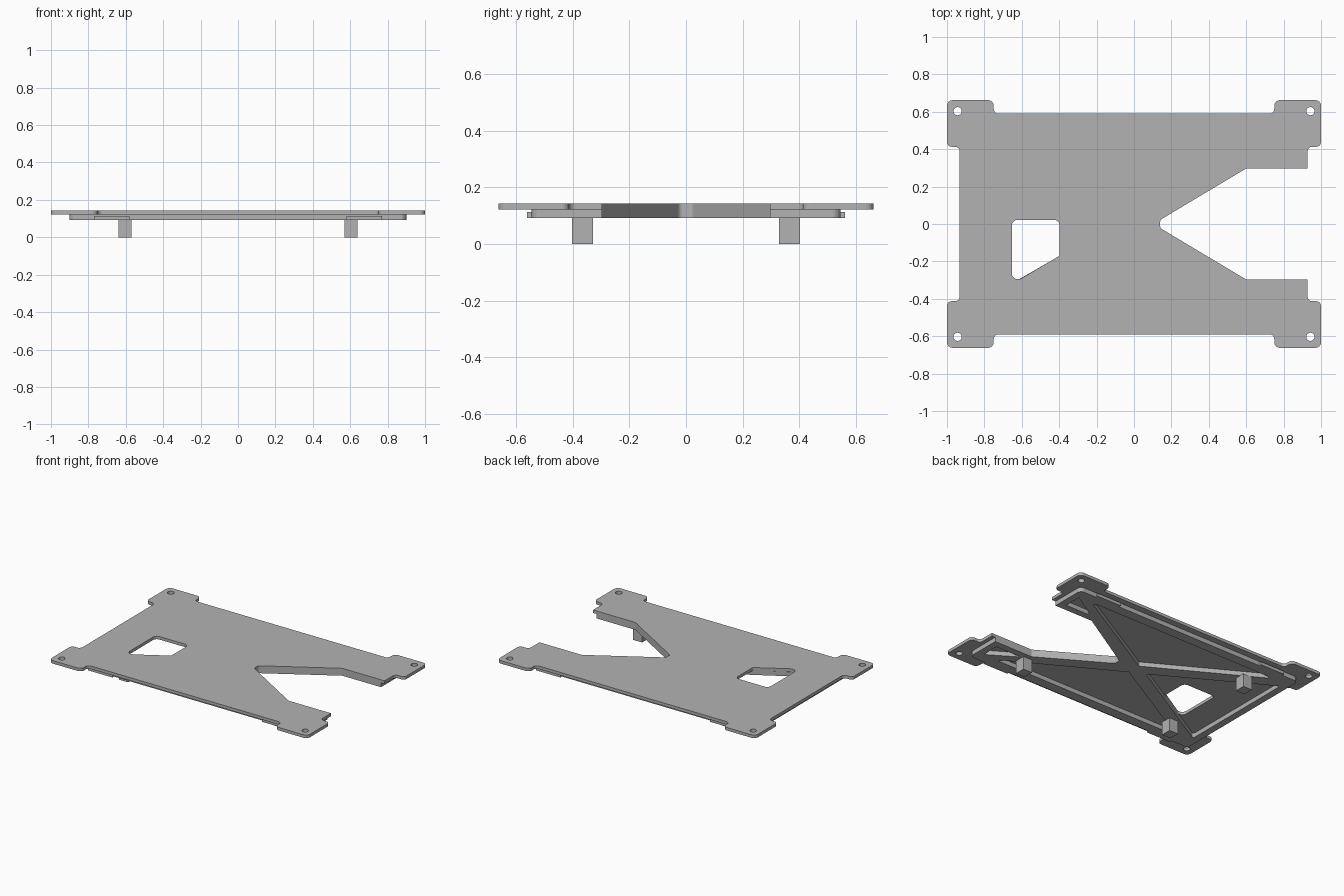
import bpy, bmesh
from math import cos, sin, pi
from mathutils import Vector

cube = bpy.data.objects.get("Cube")
if cube:
    bpy.data.objects.remove(cube, do_unlink=True)

grey = bpy.data.materials.new("plain_grey")
grey.use_nodes = True
COLOUR = (0.45, 0.45, 0.45, 1)
grey.diffuse_color = COLOUR
grey.node_tree.nodes["Principled BSDF"].inputs["Base Color"].default_value = COLOUR


def rounded(corners, steps=6):
    """Round each (x, y, radius) corner of a closed outline."""
    out = []
    for i, (x, y, r) in enumerate(corners):
        p = Vector((x, y))
        if r == 0:
            out.append(p)
            continue
        u = (Vector(corners[i - 1][:2]) - p).normalized()
        v = (Vector(corners[(i + 1) % len(corners)][:2]) - p).normalized()
        half = u.angle(v) / 2
        t = r * cos(half) / sin(half)
        centre = p + (u + v).normalized() * r / sin(half)
        a, b = p + u * t - centre, p + v * t - centre
        for k in range(steps + 1):
            out.append(centre + a.lerp(b, k / steps).normalized() * r)
    return out


def circle(x, y, r, n=20):
    return [Vector((x + r * cos(2 * pi * k / n), y + r * sin(2 * pi * k / n))) for k in range(n)]


def slab(name, loops, z0, z1):
    """Extrude an outline with holes between two heights."""
    cu = bpy.data.curves.new(name, "CURVE")
    cu.dimensions, cu.fill_mode, cu.extrude = "2D", "BOTH", (z1 - z0) / 2
    for loop in loops:
        sp = cu.splines.new("POLY")
        sp.points.add(len(loop) - 1)
        for pt, co in zip(sp.points, loop):
            pt.co = (co.x, co.y, 0, 1)
        sp.use_cyclic_u = True
    tmp = bpy.data.objects.new(name + "_curve", cu)
    bpy.context.collection.objects.link(tmp)
    bpy.context.view_layer.update()
    me = bpy.data.meshes.new_from_object(tmp.evaluated_get(bpy.context.evaluated_depsgraph_get()))
    bpy.data.objects.remove(tmp, do_unlink=True)
    bm = bmesh.new()
    bm.from_mesh(me)
    bmesh.ops.translate(bm, verts=bm.verts, vec=(0, 0, (z0 + z1) / 2))
    bmesh.ops.remove_doubles(bm, verts=bm.verts, dist=0.0002)
    bmesh.ops.recalc_face_normals(bm, faces=bm.faces)
    bm.to_mesh(me)
    bm.free()
    me.name = name
    me.materials.clear()
    me.materials.append(grey)
    for f in me.polygons:
        f.material_index = 0
        f.use_smooth = False
    ob = bpy.data.objects.new(name, me)
    bpy.context.collection.objects.link(ob)
    return ob


def box(name, x, y, w, d, z0, z1):
    return slab(name, [[Vector((x + sx * w / 2, y + sy * d / 2))
                        for sx, sy in ((-1, -1), (1, -1), (1, 1), (-1, 1))]], z0, z1)


def mirror_y(half):
    """Close a half outline by reflecting it across the x axis."""
    return half + [(x, -y, r) for x, y, r in reversed(half)]


BOTTOM, SHELF, TOP = 0.092, 0.123, 0.144

# Top plate: body with four corner tabs and a vee notch
notch = [(0.6, 0.297, 0), (0.14, 0.022, 0.02)]
tab_right = [(0.75, 0.59, 0.025), (0.75, 0.662, 0.03), (1, 0.662, 0.03),
             (1, 0.413, 0.025), (0.928, 0.413, 0.025), (0.928, 0.297, 0)]
tab_left = [(-0.932, 0.413, 0.025), (-1, 0.413, 0.025), (-1, 0.662, 0.03),
            (-0.75, 0.662, 0.03), (-0.75, 0.59, 0.025)]
window = rounded([(-0.653, 0.022, 0.03), (-0.398, 0.022, 0.03), (-0.398, -0.17, 0.015),
                  (-0.61, -0.295, 0.02), (-0.653, -0.295, 0.03)])
holes = [circle(sx * 0.943, sy * 0.603, 0.022) for sx in (-1, 1) for sy in (-1, 1)]
plate = rounded(mirror_y(tab_left + tab_right + notch))
slab("top_plate", [plate, window] + holes, SHELF, TOP)

# Stiffening frame: rim and crossed ribs left around triangular pockets
rim = rounded(mirror_y([(-0.9, 0.545, 0.03), (0.9, 0.545, 0.03), (0.9, 0.297, 0)] + notch))
pockets = [rounded([(-0.85, 0.43, 0.01), (-0.1, 0, 0.01), (-0.85, -0.43, 0.01)])]
for s in (-1, 1):
    pockets.append(rounded([(-0.75, s * 0.475, 0.01), (0.75, s * 0.475, 0.01), (0, s * 0.05, 0.01)]))
    pockets.append(rounded([(0.65, s * 0.345, 0.005), (0.85, s * 0.345, 0.005), (0.85, s * 0.47, 0.005)]))
slab("rib_frame", [rim] + pockets, BOTTOM, SHELF)

# Small clips standing out of the long sides
for sx, side in ((-1, "right"), (1, "left")):
    for sy, end in ((-1, "front"), (1, "back")):
        box(f"clip_{end}_{side}", sx * 0.675, sy * 0.55, 0.19, 0.024, BOTTOM, 0.114)

# Three square feet
for name, sx, sy in (("foot_front_left", 1, -1), ("foot_front_right", -1, -1), ("foot_back_right", -1, 1)):
    box(name, sx * 0.605, sy * 0.365, 0.07, 0.074, 0, BOTTOM + 0.002)
